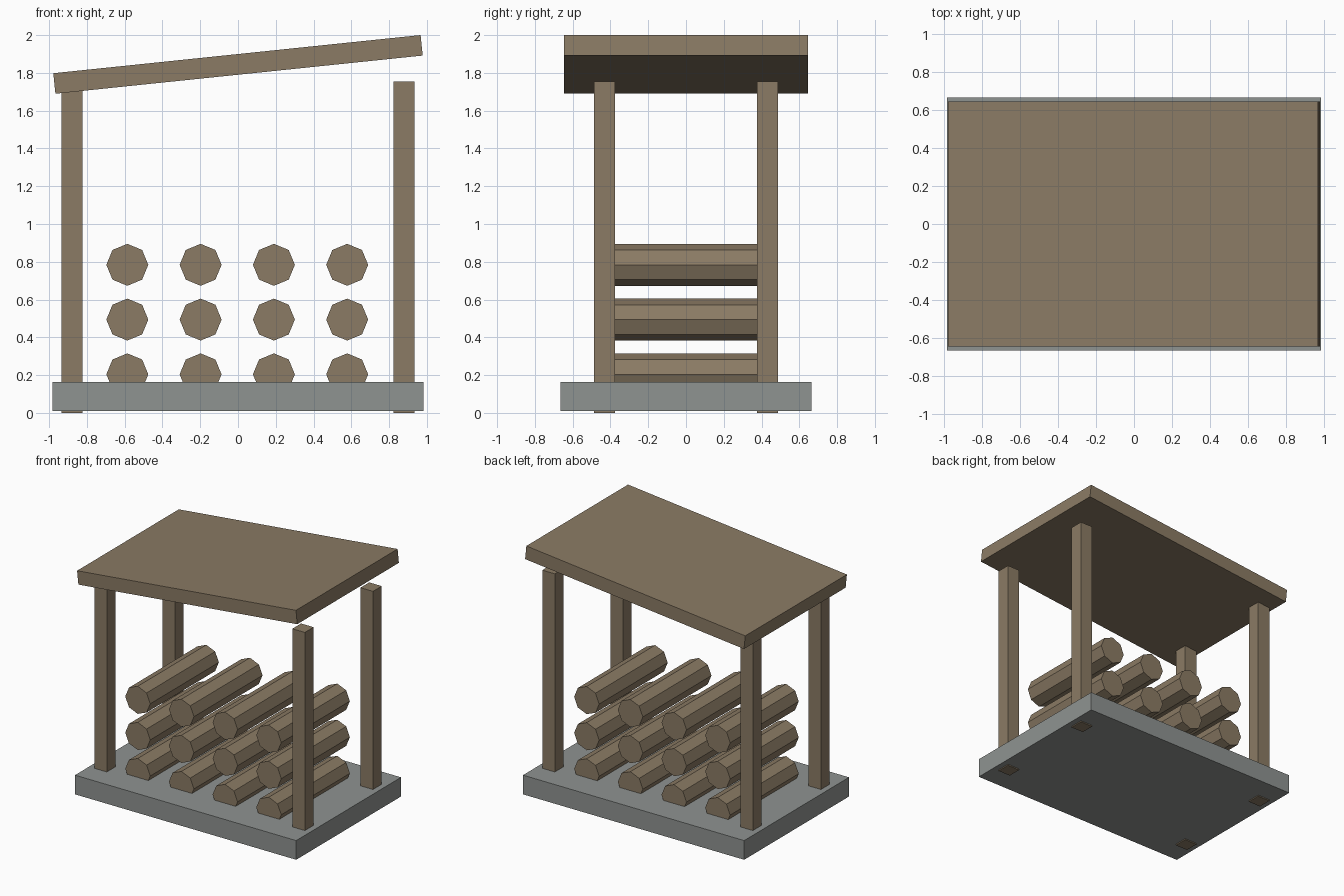
import bpy
import math

if "Cube" in bpy.data.objects:
    bpy.data.objects.remove(bpy.data.objects["Cube"])


def material(name, rgb):
    m = bpy.data.materials.new(name)
    m.diffuse_color = (*rgb, 1.0)
    m.use_nodes = True
    m.node_tree.nodes["Principled BSDF"].inputs["Base Color"].default_value = m.diffuse_color
    return m


WOOD = material("weathered_wood", (0.258, 0.198, 0.129))
STONE = material("grey_stone", (0.275, 0.292, 0.283))


def box(name, centre, size, mat, tilt=0.0):
    bpy.ops.mesh.primitive_cube_add(size=1, location=centre, rotation=(0, tilt, 0))
    ob = bpy.context.object
    ob.name = name
    ob.scale = size
    ob.data.materials.append(mat)
    return ob


def log(name, x, z):
    # Octagonal log along y, with a corner pointing straight up
    bpy.ops.mesh.primitive_cylinder_add(vertices=8, radius=0.111, depth=0.87,
                                        location=(x, 0, z),
                                        rotation=(math.pi / 2, 0, 0))
    ob = bpy.context.object
    ob.name = name
    ob.data.materials.append(WOOD)
    return ob


# Base slab
box("base_slab", (0, 0, 0.086), (1.965, 1.33, 0.154), STONE)

# Corner posts, running down through the slab
for x, side in ((-0.88, "left"), (0.88, "right")):
    for y, end in ((-0.432, "front"), (0.432, "back")):
        box(f"post_{end}_{side}", (x, y, 0.877), (0.111, 0.111, 1.754), WOOD)

# Sloping roof, higher on the right
box("roof", (0, 0, 1.845), (1.955, 1.29, 0.109), WOOD, tilt=-0.1035)

# Stacked logs, lowest row sunk into the slab
for row in range(3):
    for col in range(4):
        log(f"log_{row + 1}_{col + 1}", -0.586 + 0.388 * col, 0.204 + 0.29 * row)
